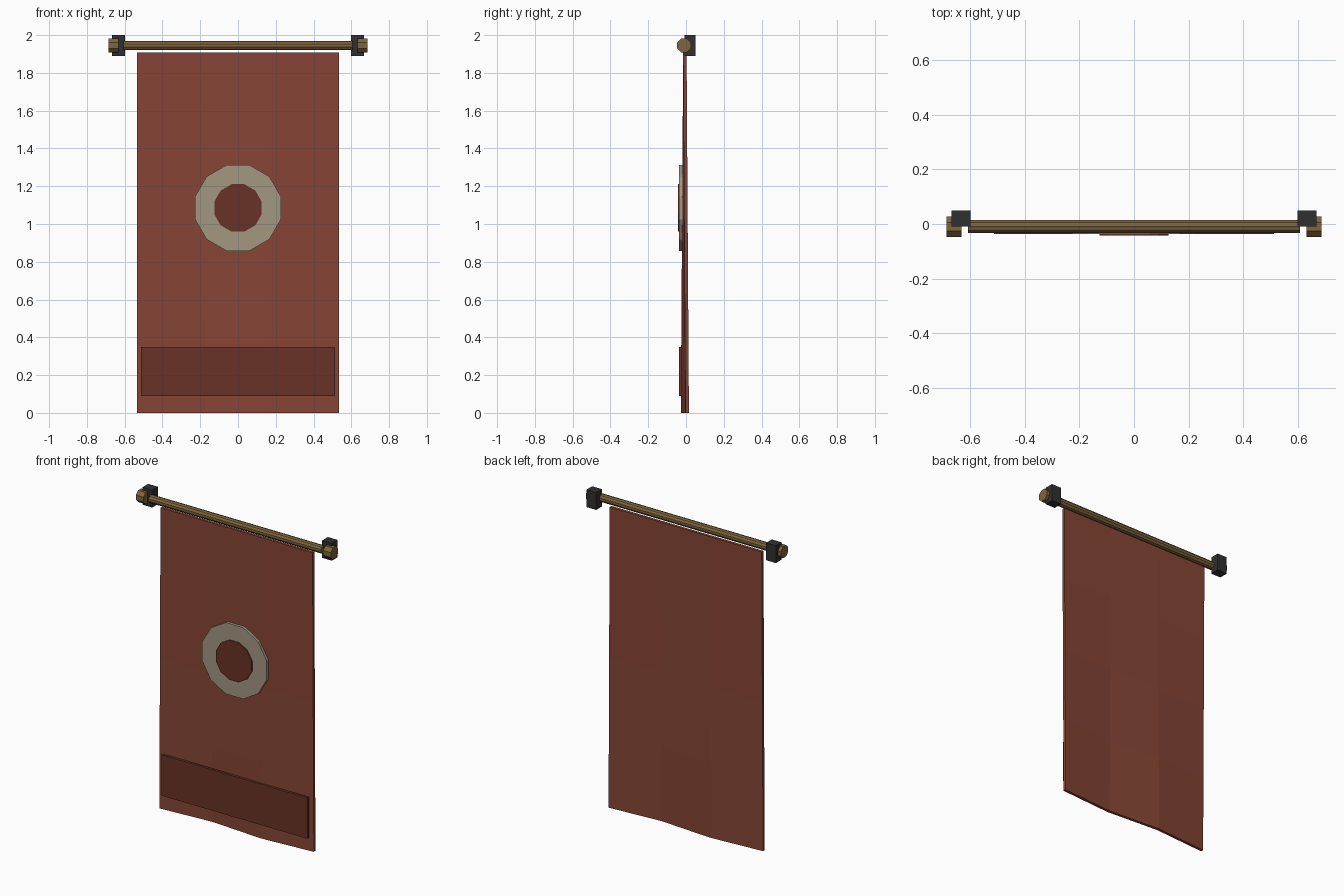
import bpy, bmesh, math
from mathutils import Matrix

if "Cube" in bpy.data.objects:
    bpy.data.objects.remove(bpy.data.objects["Cube"])


def material(name, rgb):
    m = bpy.data.materials.new(name)
    m.diffuse_color = (*rgb, 1)
    m.use_nodes = True
    m.node_tree.nodes["Principled BSDF"].inputs["Base Color"].default_value = m.diffuse_color
    return m


CLOTH = material("red_cloth", (0.24, 0.06, 0.036))
DARK = material("dark_red_cloth", (0.14, 0.032, 0.019))
PALE = material("pale_cloth", (0.36, 0.31, 0.22))
WOOD = material("wood", (0.21, 0.13, 0.045))
IRON = material("iron", (0.03, 0.03, 0.03))


def make(name, bm, mat):
    me = bpy.data.meshes.new(name)
    bmesh.ops.recalc_face_normals(bm, faces=bm.faces)
    bm.to_mesh(me)
    bm.free()
    me.materials.append(mat)
    ob = bpy.data.objects.new(name, me)
    bpy.context.collection.objects.link(ob)
    return ob


def box(name, x, y, z, mat):
    """Box from (min, max) ranges."""
    bm = bmesh.new()
    bmesh.ops.create_cube(bm, size=1)
    for v in bm.verts:
        v.co = [(a + b) / 2 + c * (b - a) for c, (a, b) in zip(v.co, (x, y, z))]
    return make(name, bm, mat)


def cylinder(name, loc, radius, depth, sides, axis, mat):
    """Cylinder along X or Y with a flat facing the side."""
    bm = bmesh.new()
    turn = Matrix.Rotation(math.pi / 2, 4, 'Y' if axis == 'X' else 'X')
    spin = Matrix.Rotation(math.pi / sides, 4, 'Z')
    bmesh.ops.create_cone(bm, cap_ends=True, segments=sides, radius1=radius,
                          radius2=radius, depth=depth,
                          matrix=Matrix.Translation(loc) @ turn @ spin)
    return make(name, bm, mat)


# Hanging cloth: folds grow towards the lower hem
W, TOP, COLS, ROWS = 0.535, 1.908, 3, 4
bm = bmesh.new()
grid = []
for r in range(ROWS + 1):
    t = r / ROWS
    grid.append([bm.verts.new((W * (2 * c / COLS - 1),
                               -0.006 + 0.0125 * t * (-1 if c % 2 == 0 else 1),
                               TOP * (1 - t))) for c in range(COLS + 1)])
for r in range(ROWS):
    for c in range(COLS):
        bm.faces.new((grid[r][c], grid[r + 1][c],
                      grid[r + 1][c + 1], grid[r][c + 1]))
cloth = make("banner_cloth", bm, CLOTH)
solid = cloth.modifiers.new("thickness", 'SOLIDIFY')
solid.thickness = 0.018
solid.offset = 0

# Emblem discs and lower band
cylinder("emblem_ring", (0, -0.027, 1.085), 0.235, 0.018, 12, 'Y', PALE)
cylinder("emblem_centre", (0, -0.0335, 1.085), 0.13, 0.019, 12, 'Y', DARK)
box("lower_band", (-0.513, 0.513), (-0.036, -0.02), (0.09, 0.35), DARK)

# Rod, end caps and wall brackets
cylinder("rod", (0, -0.01, 1.945), 0.025, 1.214, 10, 'X', WOOD)
for side, s in (("left", -1), ("right", 1)):
    cylinder(side + "_end_cap", (s * 0.659, -0.01, 1.945), 0.04, 0.054, 8, 'X', WOOD)
    box(side + "_bracket", sorted((s * 0.598, s * 0.667)), (-0.009, 0.049),
        (1.89, 2.0), IRON)
